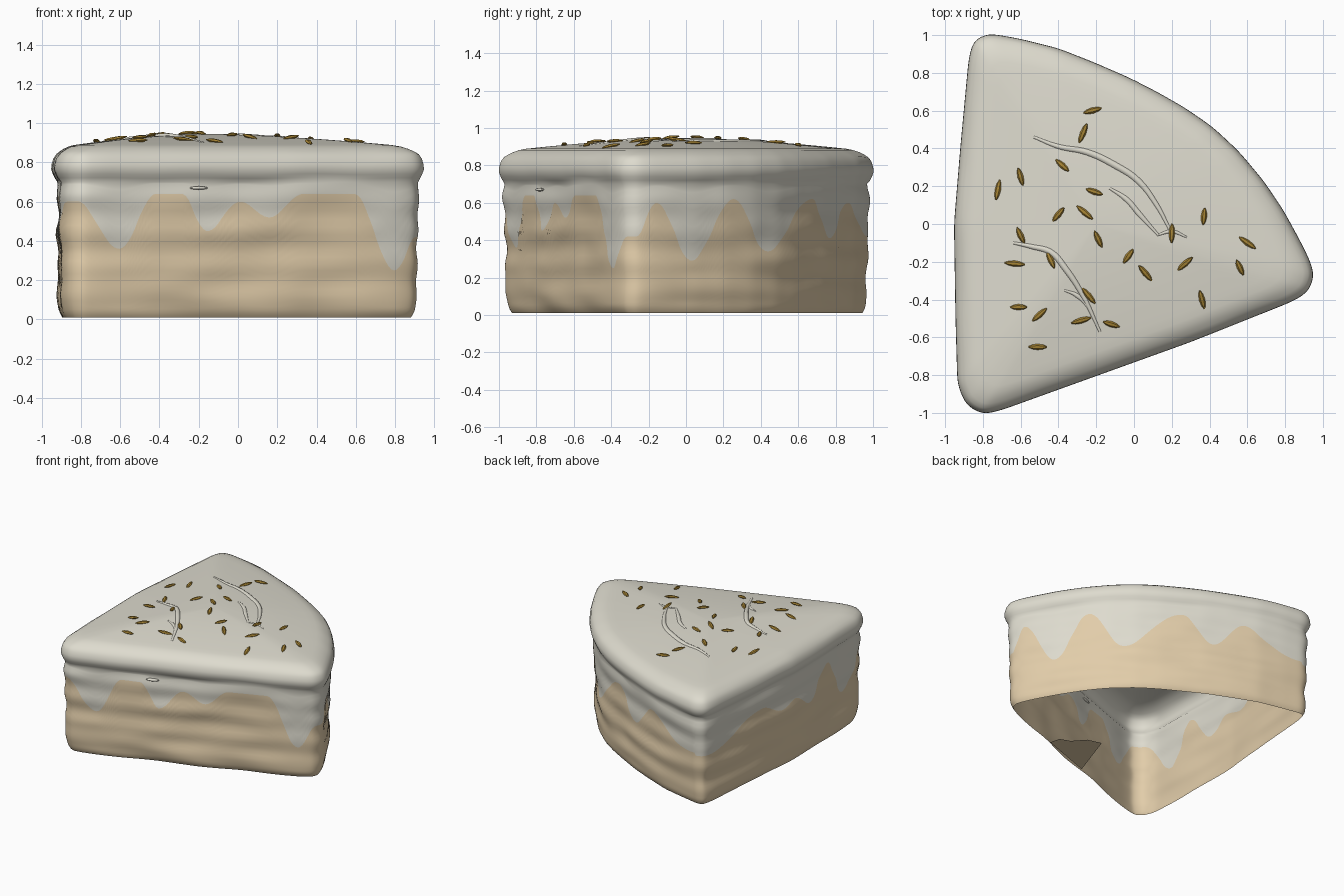
import bpy, bmesh, math
from mathutils import Vector, Matrix, noise
from mathutils.bvhtree import BVHTree

cube = bpy.data.objects.get("Cube")
if cube:
    bpy.data.objects.remove(cube, do_unlink=True)


def make_material(name, color):
    mat = bpy.data.materials.new(name)
    mat.use_nodes = True
    mat.diffuse_color = (*color, 1)
    shader = next(n for n in mat.node_tree.nodes if n.type == "BSDF_PRINCIPLED")
    shader.inputs["Base Color"].default_value = (*color, 1)
    shader.inputs["Roughness"].default_value = 0.7
    return mat


frosting = make_material("cream frosting", (0.73, 0.71, 0.62))
sponge = make_material("beige sponge", (0.76, 0.61, 0.40))
golden = make_material("golden brown", (0.38, 0.23, 0.035))


def add_object(name, bm, materials, smooth=True):
    mesh = bpy.data.meshes.new(name)
    for face in bm.faces:
        face.smooth = smooth
    bm.to_mesh(mesh)
    for mat in materials:
        mesh.materials.append(mat)
    obj = bpy.data.objects.new(name, mesh)
    bpy.context.collection.objects.link(obj)
    return obj


# Wedge outline, counter-clockwise from the near left corner
CORNERS = [(-.8, -1.01), (-.7, -.985), (.3, -.625), (.84, -.41), (.925, -.36), (.957, -.27),
           (.93, -.19), (.88, -.09), (.79, .075), (.685, .23), (.555, .385), (.415, .515),
           (.27, .615), (.13, .695), (-.015, .77), (-.21, .855), (-.4, .93), (-.6, .98),
           (-.77, 1.01), (-.85, .975),
           (-.875, .88), (-.92, .4), (-.953, 0), (-.945, -.5), (-.935, -.85), (-.89, -.96)]
COLUMNS = 400


def resample(points, count):
    """Evenly spaced points round a closed line, with the corners eased."""
    pts = [Vector(p) for p in points]
    pairs = list(zip(pts, pts[1:] + pts[:1]))
    step = sum((b - a).length for a, b in pairs) / count
    out, along = [], 0.0
    for a, b in pairs:
        length = (b - a).length
        while along < length and len(out) < count:
            out.append(a.lerp(b, along / length))
            along += step
        along -= length
    for _ in range(10):
        n = len(out)
        out = [(out[i - 1] + out[i] * 2 + out[(i + 1) % n]) / 4 for i in range(n)]
    return out


outline = resample(CORNERS, COLUMNS)
n = len(outline)
normals = []
for i in range(n):
    t = (outline[(i + 1) % n] - outline[i - 1]).normalized()
    normals.append(Vector((t.y, -t.x)))

# Peaks and dips of the dripping frosting edge, as (position, height)
FRONT_DRIPS = [(-.82, .6), (-.59, .36), (-.41, .64), (-.28, .64), (-.15, .45), (.02, .6),
               (.17, .52), (.34, .64), (.6, .64), (.81, .25), (.94, .42)]
ARC_DRIPS = [(-.26, .42), (-.15, .6), (.05, .29), (.27, .62), (.46, .34), (.7, .62),
             (.8, .41), (.89, .6), (1, .42)]
LEFT_DRIPS = [(-.95, .6), (-.66, .32), (-.46, .63), (-.24, .4), (-.06, .5), (.1, .47),
              (.33, .56), (.9, .4)]


def drip_height(keys, x):
    if x <= keys[0][0]:
        return keys[0][1]
    for (x0, h0), (x1, h1) in zip(keys, keys[1:]):
        if x <= x1:
            return h0 + (h1 - h0) * (1 - math.cos(math.pi * (x - x0) / (x1 - x0))) / 2
    return keys[-1][1]


tip = max(range(n), key=lambda i: outline[i].x)
far = max(range(n), key=lambda i: outline[i].y)


def border(i):
    if i <= tip:
        return drip_height(FRONT_DRIPS, outline[i].x)
    return drip_height(ARC_DRIPS if i <= far else LEFT_DRIPS, outline[i].y)


def wall_inset(p, z):
    """Uneven horizontal layers, tucked in at the foot."""
    wave = .004 * math.cos(math.tau * (z - .7) / .165)
    rough = .015 * noise.noise(Vector((p.x * 2.5, p.y * 2.5, z * 8)))
    foot = .03 * max(0, 1 - z / .06) ** 2
    return .04 - .019 * z + wave + rough + foot


# Each column climbs the wall, rolls over the rim and runs in to the crown
LOWER, UPPER, RINGS = 20, 9, 14
FOOT, WALL_TOP = .01, .7
RIM = [(.72, .019), (.74, .009), (.765, 0), (.79, .002), (.82, .011), (.842, .026)]
CENTER = Vector((-.2, 0))


def column(i):
    p, out, edge = outline[i], normals[i], border(i)
    levels = [FOOT + (edge - FOOT) * (k / LOWER) ** 1.4 for k in range(LOWER + 1)]
    levels += [edge + (WALL_TOP - edge) * (k / UPPER) for k in range(1, UPPER + 1)]
    points = [(p - out * wall_inset(p, z), z) for z in levels]
    points += [(p - out * d, z + .006 * noise.noise(Vector((p.x * 3, p.y * 3, z))))
               for z, d in RIM]
    inner = p - out * .03
    for s in (.98, .955, .92, *(.88 * (1 - k / RINGS) for k in range(RINGS))):
        z = .946 - .07 * s ** 1.6 - .03 * max(0, (s - .88) / .12) ** 2
        points.append((CENTER.lerp(inner, s), z))
    return points


bm = bmesh.new()
grid = [[bm.verts.new((*p, z)) for p, z in column(i)] for i in range(n)]
crown = bm.verts.new((*CENTER, .946))
for i in range(n):
    a, b = grid[i], grid[(i + 1) % n]
    for k in range(len(a) - 1):
        face = bm.faces.new((a[k], b[k], b[k + 1], a[k + 1]))
        face.material_index = 1 if k < LOWER else 0
    bm.faces.new((a[-1], b[-1], crown))
bm.normal_update()
surface = BVHTree.FromBMesh(bm)
add_object("cake_slice", bm, [frosting, sponge])


def on_top(x, y):
    hit, normal, _, _ = surface.ray_cast(Vector((x, y, 2)), Vector((0, 0, -1)))
    return hit, normal


# Partial base left under the open slice
bm = bmesh.new()
flap = [(-.08, -.68), (.05, -.30), (.16, -.33), (.24, -.42), (.32, -.45), (.34, -.53)]
bm.faces.new([bm.verts.new((x, y, .012)) for x, y in flap])
add_object("base_flap", bm, [sponge], smooth=False)


# Raised knife marks in the frosting
def swoosh(name, path, width):
    curve = bpy.data.curves.new(name, "CURVE")
    curve.dimensions = "3D"
    curve.bevel_depth = width
    curve.bevel_resolution = 2
    curve.resolution_u = 8
    spline = curve.splines.new("BEZIER")
    spline.bezier_points.add(len(path) - 1)
    for k, (knot, (x, y)) in enumerate(zip(spline.bezier_points, path)):
        knot.radius = .4 + .6 * math.sin(math.pi * k / (len(path) - 1))
        knot.co = on_top(x, y)[0] - Vector((0, 0, width * knot.radius * .45))
        knot.handle_left_type = knot.handle_right_type = "AUTO"
    curve.materials.append(frosting)
    bpy.context.collection.objects.link(bpy.data.objects.new(name, curve))


swoosh("long_frosting_ridge", [(-.53, .46), (-.4, .41), (-.25, .38), (-.1, .31), (.02, .23),
                               (.12, .1), (.19, -.03)], .021)
swoosh("inner_frosting_ridge", [(-.13, .19), (-.04, .13), (.03, .05), (.13, -.06)], .018)
swoosh("ridge_tail", [(.12, -.06), (.2, -.04), (.28, -.07)], .013)
swoosh("short_frosting_ridge", [(-.64, -.1), (-.54, -.12), (-.44, -.15), (-.36, -.24),
                                (-.27, -.38), (-.18, -.57)], .02)
swoosh("short_inner_ridge", [(-.37, -.35), (-.3, -.38), (-.22, -.47)], .014)

# Small frosting lump on the front wall
bm = bmesh.new()
bmesh.ops.create_icosphere(bm, subdivisions=2, radius=1,
                           matrix=Matrix.Translation((-.2, -.782, .67))
                           @ Matrix.Rotation(.36, 4, "Z") @ Matrix.Diagonal((.05, .02, .009, 1)))
add_object("frosting_lump", bm, [frosting])

# Golden sprinkles as (x, y, degrees)
SPRINKLES = [(-.22, .6, 15), (-.27, .48, 68), (-.38, .31, -42), (-.6, .25, -75), (-.72, .18, 80),
             (-.21, .17, -18), (-.4, .05, 50), (-.26, .06, -40), (-.19, -.08, -65),
             (-.6, -.06, -65), (-.63, -.21, -5), (-.44, -.19, -65), (-.03, -.17, 55),
             (.06, -.26, -50), (.2, -.05, 88), (.37, .04, 85), (.27, -.21, 42),
             (.6, -.1, -35), (.56, -.23, -65), (.36, -.4, -75), (-.24, -.38, -50),
             (-.61, -.44, 0), (-.5, -.48, 42), (-.28, -.51, 15), (-.12, -.53, -18),
             (-.51, -.65, 0)]
bm = bmesh.new()
SIDES = 6
for k, (x, y, angle) in enumerate(SPRINKLES):
    spot, normal = on_top(x, y)
    tilt = Vector((0, 0, 1)).rotation_difference(normal).to_matrix().to_4x4()
    size = .05 + .005 * math.sin(k * 2)
    place = (Matrix.Translation(spot + normal * .006) @ tilt
             @ Matrix.Rotation(math.radians(angle), 4, "Z")
             @ Matrix.Rotation(.12 * math.sin(k * 5), 4, "Y"))
    rings = []
    for along, radius in ((-1, .003), (-.6, .012), (0, .016), (.6, .012), (1, .003)):
        turns = [math.tau * j / SIDES for j in range(SIDES)]
        rings.append([bm.verts.new(place @ Vector((along * size, radius * math.cos(t),
                                                   radius * .7 * math.sin(t)))) for t in turns])
    for a, b in zip(rings, rings[1:]):
        for j in range(SIDES):
            m = (j + 1) % SIDES
            bm.faces.new((a[j], a[m], b[m], b[j]))
    bm.faces.new(rings[0][::-1])
    bm.faces.new(rings[-1])
bmesh.ops.recalc_face_normals(bm, faces=bm.faces)
add_object("sprinkles", bm, [golden], smooth=False)
